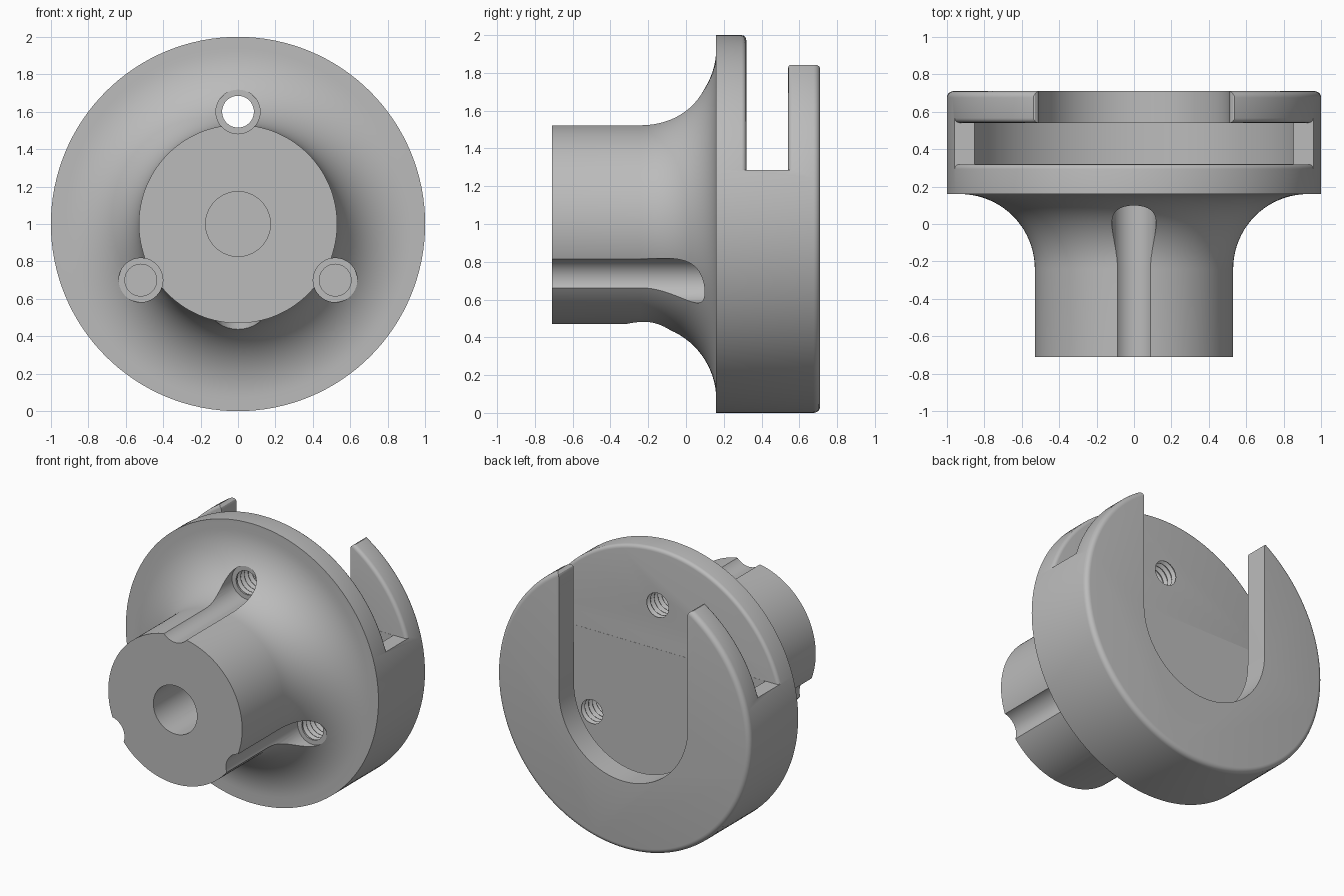
import bpy, bmesh
from math import sin, cos, pi, radians
from mathutils import Matrix

cube = bpy.data.objects.get("Cube")
if cube:
    bpy.data.objects.remove(cube, do_unlink=True)

# Main axis runs along y through the middle of the disc
MAIN = Matrix.Translation((0, 0, 1)) @ Matrix.Rotation(-pi / 2, 4, 'X')


def loft(name, rings, matrix):
    """Closed solid: bridge matching rings of points and cap both ends."""
    bm = bmesh.new()
    loops = [[bm.verts.new(p) for p in ring] for ring in rings]
    for a, b in zip(loops, loops[1:]):
        for i in range(len(a)):
            bm.faces.new((a[i - 1], a[i], b[i], b[i - 1]))
    bm.faces.new(loops[0])
    bm.faces.new(loops[-1])
    bmesh.ops.recalc_face_normals(bm, faces=bm.faces)
    bm.transform(matrix)
    mesh = bpy.data.meshes.new(name)
    bm.to_mesh(mesh)
    bm.free()
    obj = bpy.data.objects.new(name, mesh)
    bpy.context.scene.collection.objects.link(obj)
    return obj


def revolve(name, profile, matrix, steps=128):
    """Turn a (radius, height) profile around the local z axis."""
    turns = [2 * pi * i / steps for i in range(steps)]
    return loft(name, [[(r * cos(t), r * sin(t), h) for t in turns]
                       for r, h in profile], matrix)


def extrude_y(name, outline, y0, y1):
    """Extrude an (x, z) outline along y."""
    return loft(name, [[(x, y, z) for x, z in outline] for y in (y0, y1)], Matrix())


def volume(mesh):
    bm = bmesh.new()
    bm.from_mesh(mesh)
    result = bm.calc_volume()
    bm.free()
    return result


def boolean(target, cutter, operation='DIFFERENCE'):
    """Apply a boolean with the first solver that gives a sound solid."""
    cutter.hide_render = True
    before = volume(target.data)
    for solver in ('MANIFOLD', 'EXACT', 'FLOAT'):
        mod = target.modifiers.new("cut", 'BOOLEAN')
        mod.object, mod.operation, mod.solver = cutter, operation, solver
        bpy.context.view_layer.update()
        graph = bpy.context.evaluated_depsgraph_get()
        mesh = bpy.data.meshes.new_from_object(target.evaluated_get(graph))
        target.modifiers.clear()
        if 0.2 * before < volume(mesh) < 0.9999 * before:
            target.data = mesh
            break
        bpy.data.meshes.remove(mesh)
    bpy.data.objects.remove(cutter, do_unlink=True)


def arc(cx, cy, r, start, end, n):
    angles = [radians(start + (end - start) * i / n) for i in range(n + 1)]
    return [(cx + r * cos(a), cy + r * sin(a)) for a in angles]


def threaded_hole(name, start, seat, end, matrix):
    """Wide clearance bore down to a seat, then a threaded bore."""
    profile = [(0.118, start), (0.118, seat), (0.085, seat)]
    pitch = 0.042
    h = seat + 0.012
    while h + pitch < end:
        profile += [(0.085, h), (0.106, h + pitch * 0.4),
                    (0.106, h + pitch * 0.55), (0.085, h + pitch * 0.95)]
        h += pitch
    return revolve(name, profile + [(0.085, end)], matrix, 40)


# Hub, flare and disc with a rounded back rim
body = revolve("flanged_hub",
               [(0.53, -0.71)]
               + arc(0.93, -0.24, 0.4, 180, 90, 20)
               + [(1, 0.16)]
               + arc(0.965, 0.675, 0.035, 0, 90, 5), MAIN)

# Round pocket behind the back lip
boolean(body, revolve("pocket_cutter", [(0.9, 0.32), (0.9, 0.54)], MAIN))

# Groove open to the rim in the upper part, with rounded edges
notch = revolve("notch_cutter",
                arc(0.975, 0.294, 0.025, 90, 0, 4)
                + [(1.1, 0.294), (1.1, 0.566)]
                + arc(0.975, 0.566, 0.025, 0, -90, 4), MAIN)
upper = [(-1.2, 1.285), (1.2, 1.285), (1.2, 2.3), (-1.2, 2.3)]
boolean(notch, extrude_y("upper_region", upper, 0, 1), 'INTERSECT')
boolean(body, notch)

# U-shaped opening in the back lip, with softened tips
tip = [(0.51, 1.815), (0.515, 1.83), (0.53, 1.842), (0.545, 1.843), (0.6, 2.2)]
outline = arc(0, 1, 0.51, 180, 360, 40) + tip + [(-x, z) for x, z in reversed(tip)]
boolean(body, extrude_y("u_slot_cutter", outline, 0.43, 0.8))

# Shaft bore in the front of the hub
boolean(body, revolve("bore_cutter", [(0.173, -0.8), (0.173, 0)], MAIN, 64))

# Three mounting holes that also flute the hub
for angle in (90, 210, 330):
    a = radians(angle)
    place = Matrix.Translation((0.6 * cos(a), 0, 0.6 * sin(a))) @ MAIN
    boolean(body, threaded_hole("mounting_hole_cutter", -0.8, 0.1, 0.34, place))

# Set screw hole from below into the bore
boolean(body, threaded_hole("set_screw_cutter", 0.2, 0.5, 0.9,
                            Matrix.Translation((0, -0.2, 0))))

# Grey finish
grey = bpy.data.materials.new("plain_grey")
grey.use_nodes = True
colour = (0.5, 0.5, 0.5, 1)
grey.diffuse_color = colour
grey.node_tree.nodes["Principled BSDF"].inputs["Base Color"].default_value = colour
body.data.materials.clear()
body.data.materials.append(grey)

bpy.ops.object.select_all(action='DESELECT')
body.select_set(True)
bpy.context.view_layer.objects.active = body
bpy.ops.object.shade_smooth_by_angle(angle=radians(28))
